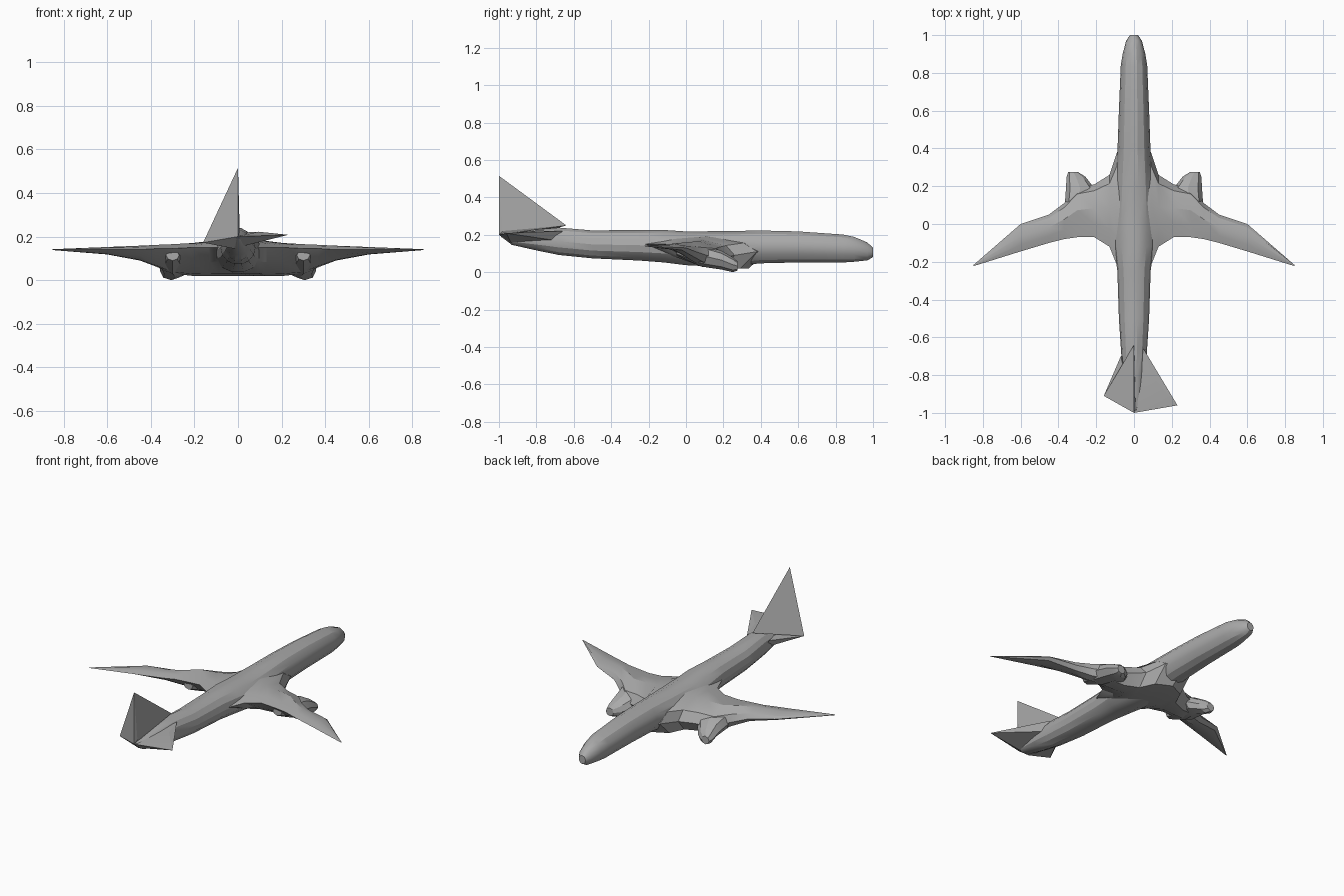
import bpy
import bmesh
import math
from mathutils import Vector

cube = bpy.data.objects.get("Cube")
if cube:
    bpy.data.objects.remove(cube, do_unlink=True)

# Single plain grey for the whole aircraft
grey = bpy.data.materials.new("plain grey")
grey.use_nodes = True
grey.diffuse_color = (0.4, 0.4, 0.4, 1)
grey.node_tree.nodes["Principled BSDF"].inputs["Base Color"].default_value = (0.4, 0.4, 0.4, 1)


def finish(name, bm, angle):
    bmesh.ops.recalc_face_normals(bm, faces=bm.faces)
    mesh = bpy.data.meshes.new(name)
    bm.to_mesh(mesh)
    bm.free()
    mesh.materials.append(grey)
    obj = bpy.data.objects.new(name, mesh)
    bpy.context.collection.objects.link(obj)
    bpy.ops.object.select_all(action="DESELECT")
    obj.select_set(True)
    bpy.context.view_layer.objects.active = obj
    bpy.ops.object.shade_smooth_by_angle(angle=math.radians(angle))
    return obj


def loft(name, sections, angle=25):
    """Skin a row of equal-sized point loops and cap both ends."""
    bm = bmesh.new()
    rings = [[bm.verts.new(p) for p in s] for s in sections]
    n = len(rings[0])
    for a, b in zip(rings, rings[1:]):
        for i in range(n):
            j = (i + 1) % n
            bm.faces.new((a[i], a[j], b[j], b[i]))
    bm.faces.new(rings[0])
    bm.faces.new(rings[-1])
    return finish(name, bm, angle)


def oval(y, xc, half, low, high, sides):
    mid, rise = (low + high) / 2, (high - low) / 2
    turn = [2 * math.pi * i / sides for i in range(sides)]
    return [Vector((xc + half * math.cos(t), y, mid + rise * math.sin(t))) for t in turn]


def hull(name, points):
    bm = bmesh.new()
    for p in points:
        bm.verts.new(p)
    result = bmesh.ops.convex_hull(bm, input=bm.verts)
    spare = [v for v in result["geom_interior"] if isinstance(v, bmesh.types.BMVert)]
    bmesh.ops.delete(bm, geom=spare, context="VERTS")
    return finish(name, bm, 10)


# Fuselage: y, half width, bottom, top
body = [
    (1.0, 0.022, 0.08, 0.13), (0.97, 0.042, 0.062, 0.16), (0.9, 0.06, 0.054, 0.19),
    (0.84, 0.07, 0.05, 0.203), (0.6, 0.08, 0.05, 0.22), (0.4, 0.087, 0.045, 0.225),
    (0.2, 0.1, 0.025, 0.222), (0.0, 0.11, 0.035, 0.22), (-0.12, 0.105, 0.05, 0.228),
    (-0.25, 0.088, 0.06, 0.228), (-0.5, 0.08, 0.072, 0.225), (-0.68, 0.068, 0.09, 0.24),
    (-0.8, 0.06, 0.115, 0.23), (-0.93, 0.045, 0.145, 0.21), (-0.99, 0.01, 0.19, 0.208),
]
loft("fuselage", [oval(y, 0, w, lo, hi, 14) for y, w, lo, hi in body])

# Wings: x, leading y and z, trailing y and z, top, bottom
span = [
    (0.0, 0.45, 0.12, -0.32, 0.15, 0.2, 0.02), (0.09, 0.38, 0.11, -0.22, 0.15, 0.19, 0.02),
    (0.13, 0.26, 0.09, -0.12, 0.15, 0.18, 0.02), (0.21, 0.21, 0.08, -0.07, 0.15, 0.17, 0.02),
    (0.3, 0.19, 0.07, -0.07, 0.145, 0.165, 0.03), (0.37, 0.11, 0.09, -0.08, 0.145, 0.162, 0.06),
    (0.45, 0.05, 0.11, -0.1, 0.14, 0.158, 0.09), (0.6, 0.0, 0.13, -0.145, 0.14, 0.152, 0.118),
    (0.85, -0.217, 0.14, -0.223, 0.14, 0.142, 0.138),
]
airfoil = [(0, 0), (0.12, 0.55), (0.45, 1), (0.75, 0.75), (1, 0),
           (0.75, -0.45), (0.45, -0.9), (0.15, -1)]


def wing_section(side, x, lead, lead_z, trail, trail_z, top, low):
    points = []
    for t, f in airfoil:
        ref = lead_z + t * (trail_z - lead_z)
        reach = top - ref if f > 0 else ref - low
        points.append(Vector((side * x, lead + t * (trail - lead), ref + f * reach)))
    return points


loft("wings", [wing_section(-1, *s) for s in reversed(span[1:])]
     + [wing_section(1, *s) for s in span], 25)

# Engine pods: y, centre x, half width, bottom, top
pod = [
    (-0.05, 0.3, 0.03, 0.09, 0.14), (0.08, 0.3, 0.068, 0.03, 0.15),
    (0.19, 0.285, 0.075, 0.014, 0.115), (0.25, 0.307, 0.05, 0.0, 0.08),
    (0.275, 0.322, 0.026, 0.008, 0.058),
]
for side, name in ((1, "left_engine"), (-1, "right_engine")):
    loft(name, [oval(y, side * x, w, lo, hi, 8) for y, x, w, lo, hi in pod])

# Tail fin, flaring on one side into the short tailplane
rear = (0, -1, 0.2)
fin_root = (0, -0.64, 0.25)
keel = (-0.02, -0.93, 0.145)
short_tip = (-0.16, -0.91, 0.172)
hull("tail_fin", [(0, -1, 0.515), fin_root, rear, short_tip, (0.008, -0.98, 0.22)])
hull("right_tailplane", [short_tip, rear, keel, (-0.07, -0.7, 0.2), (-0.04, -0.7, 0.15)])

# Longer tailplane on the other side
hull("left_tailplane", [(0.23, -0.96, 0.208), (0.095, -0.8, 0.222), (0.05, -0.66, 0.22),
                        (0.05, -0.7, 0.17), rear, keel])
